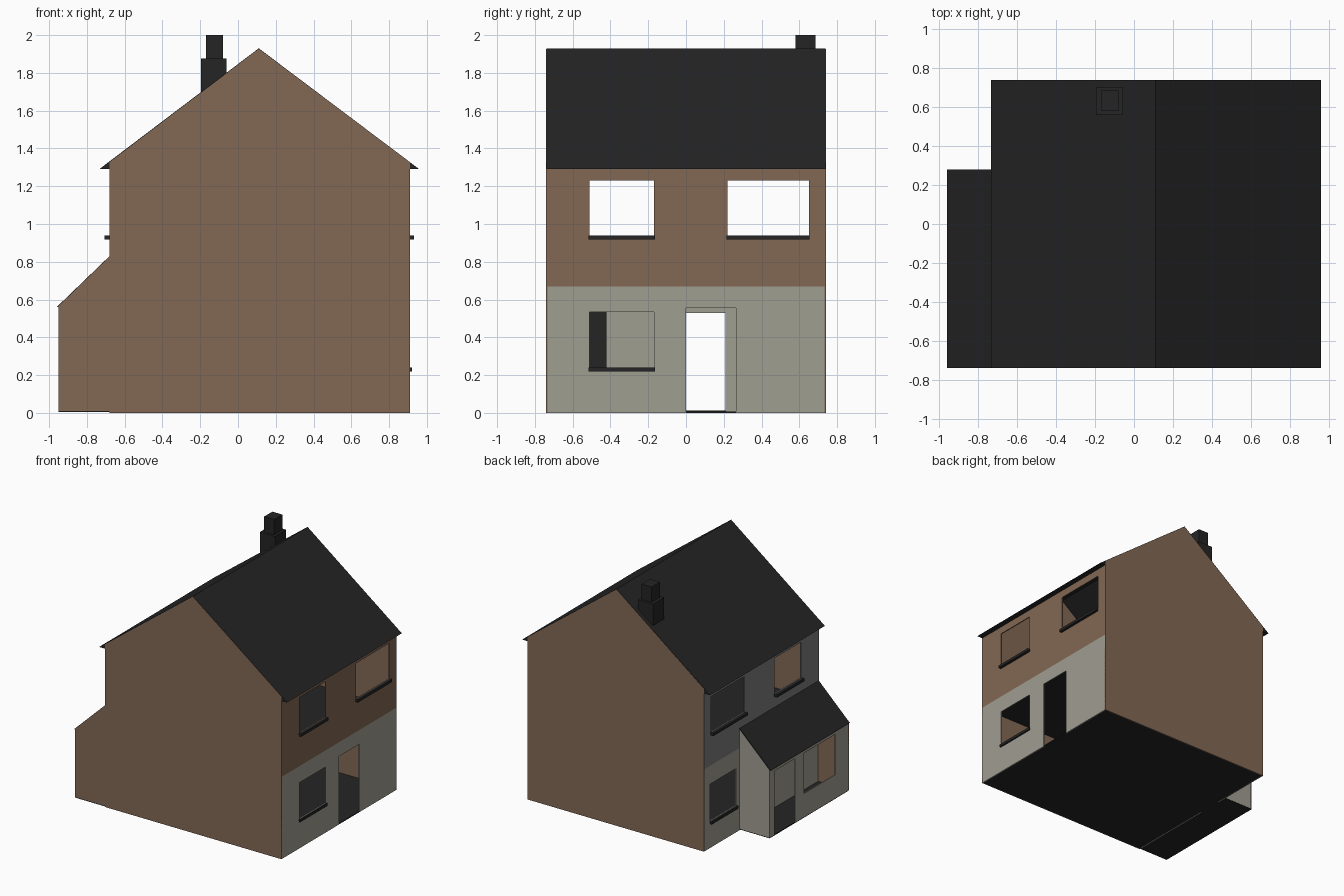
import bpy, bmesh

if "Cube" in bpy.data.objects:
    bpy.data.objects.remove(bpy.data.objects["Cube"])


def material(name, r, g, b):
    m = bpy.data.materials.new(name)
    m.diffuse_color = (r, g, b, 1)
    m.use_nodes = True
    m.node_tree.nodes["Principled BSDF"].inputs["Base Color"].default_value = m.diffuse_color
    return m


BRICK = material("brown brick", 0.225, 0.138, 0.090)
CREAM = material("cream render", 0.352, 0.342, 0.285)
GREY = material("grey render", 0.205, 0.205, 0.205)
SLATE = material("dark slate", 0.018, 0.018, 0.018)


def make_object(name, bm, *mats):
    me = bpy.data.meshes.new(name)
    bm.to_mesh(me)
    bm.free()
    ob = bpy.data.objects.new(name, me)
    bpy.context.collection.objects.link(ob)
    for m in mats:
        me.materials.append(m)
    return ob


def prism(name, profile, y0, y1, mat):
    """Extrude an x-z profile from y0 to y1."""
    bm = bmesh.new()
    face = bm.faces.new([bm.verts.new((x, y0, z)) for x, z in profile])
    out = bmesh.ops.extrude_face_region(bm, geom=[face])["geom"]
    moved = [v for v in out if isinstance(v, bmesh.types.BMVert)]
    bmesh.ops.translate(bm, verts=moved, vec=(0, y1 - y0, 0))
    bmesh.ops.recalc_face_normals(bm, faces=bm.faces)
    return make_object(name, bm, mat)


def box(name, x0, x1, y0, y1, z0, z1, mat):
    return prism(name, [(x0, z0), (x1, z0), (x1, z1), (x0, z1)], y0, y1, mat)


def wall(name, x, side, y0, y1, z0, z1, holes, lower, upper):
    """Thin wall across x with rectangular holes, colour split by storey."""
    ys = sorted({y0, y1, *[v for h in holes for v in h[:2]]})
    zs = sorted({z0, z1, *[v for h in holes for v in h[2:]]} |
                ({SPLIT} if z0 < SPLIT < z1 else set()))
    bm = bmesh.new()
    grid = {(y, z): bm.verts.new((x, y, z)) for y in ys for z in zs}
    for a, b in zip(ys, ys[1:]):
        for c, d in zip(zs, zs[1:]):
            my, mz = (a + b) / 2, (c + d) / 2
            if any(h[0] < my < h[1] and h[2] < mz < h[3] for h in holes):
                continue
            loop = [(a, c), (b, c), (b, d), (a, d)]
            if side < 0:
                loop.reverse()
            f = bm.faces.new([grid[p] for p in loop])
            f.material_index = int(mz > SPLIT)
    loose = [v for v in bm.verts if not v.link_faces]
    bmesh.ops.delete(bm, geom=loose, context='VERTS')
    ob = make_object(name, bm, lower, upper)
    mod = ob.modifiers.new("thickness", 'SOLIDIFY')
    mod.thickness = 0.008
    mod.offset = -1
    return ob


SPLIT = 0.67
XL, XR, XE, XM, Y = -0.68, 0.91, -0.95, 0.11, 0.74

# gable walls; the front one also closes the lean-to
main = [(XL, 0), (XR, 0), (XR, 1.327), (XM, 1.927), (XL, 1.327)]
prism("front_gable", main + [(XL, 0.827), (XE, 0.565), (XE, 0.01), (XL, 0.01)],
      -Y, -Y + 0.008, BRICK)
prism("back_gable", main, Y - 0.008, Y, BRICK)

# long walls with window and door openings
small_up = (-0.51, -0.17, 0.94, 1.23)
large_up = (0.22, 0.65, 0.94, 1.23)
small_low = (-0.51, -0.17, 0.24, 0.535)
back_low = (0.33, 0.66, 0.22, 0.52)
E = Y - 0.001
wall("street_wall", XR, 1, -E, E, 0, 1.32,
     [small_up, large_up, small_low, (0.0, 0.265, 0.0, 0.555)], CREAM, BRICK)
wall("yard_wall", XL, -1, -E, E, 0, 1.32,
     [small_up, large_up, back_low, (0.0, 0.21, 0.0, 0.53)], CREAM, GREY)
wall("lean_to_wall", XE, -1, -E, 0.28, 0.01, 0.565,
     [(-0.57, -0.16, 0.2, 0.53), (-0.05, 0.22, 0.01, 0.53)], CREAM, CREAM)
prism("lean_to_end_wall", [(XE, 0.01), (XL, 0.01), (XL, 0.82), (XE, 0.56)],
      0.271, 0.279, CREAM)

# floors
box("ground_floor", XL, XR - 0.001, -E, E, 0, 0.008, SLATE)
box("lean_to_floor", XE + 0.001, XL, -E, 0.278, 0.004, 0.012, SLATE)
box("upper_floor", XL + 0.008, XR - 0.008, -E, E, SPLIT - 0.008, SPLIT, SLATE)

# dark cupboard front on the kitchen side of the yard wall
box("cupboard_panel", XL + 0.008, XL + 0.016, -0.73, -0.42, 0.01, 0.66, SLATE)

# roofs with boxed eaves
prism("main_roof", [(-0.735, 1.29), (XM, 1.93), (0.96, 1.29), (XR, 1.29),
                    (XR, 1.318), (XM, 1.918), (XL, 1.318), (XL, 1.29)],
      -E, E, SLATE)
prism("lean_to_roof", [(-0.96, 0.56), (XL, 0.83), (XL, 0.818), (-0.948, 0.56)],
      -E, 0.28, SLATE)

# window sills
for name, (y0, y1, z, _), face, out in (
        ("street_upper_sill_small", small_up, XR, 0.022),
        ("street_upper_sill_large", large_up, XR, 0.022),
        ("street_lower_sill", small_low, XR, 0.012),
        ("yard_upper_sill_small", small_up, XL, -0.028),
        ("yard_upper_sill_large", large_up, XL, -0.028),
        ("yard_lower_sill", back_low, XL, -0.02)):
    x0, x1 = sorted((face, face + out))
    box(name, x0, x1, y0 - 0.005, y1 + 0.005, z - 0.022, z, SLATE)

# stepped chimney, its foot following the roof slope
prism("chimney_stack", [(-0.195, 1.69), (-0.06, 1.79), (-0.06, 1.875), (-0.195, 1.875)],
      0.56, 0.705, SLATE)
box("chimney_top", -0.17, -0.08, 0.58, 0.685, 1.87, 2.0, SLATE)
